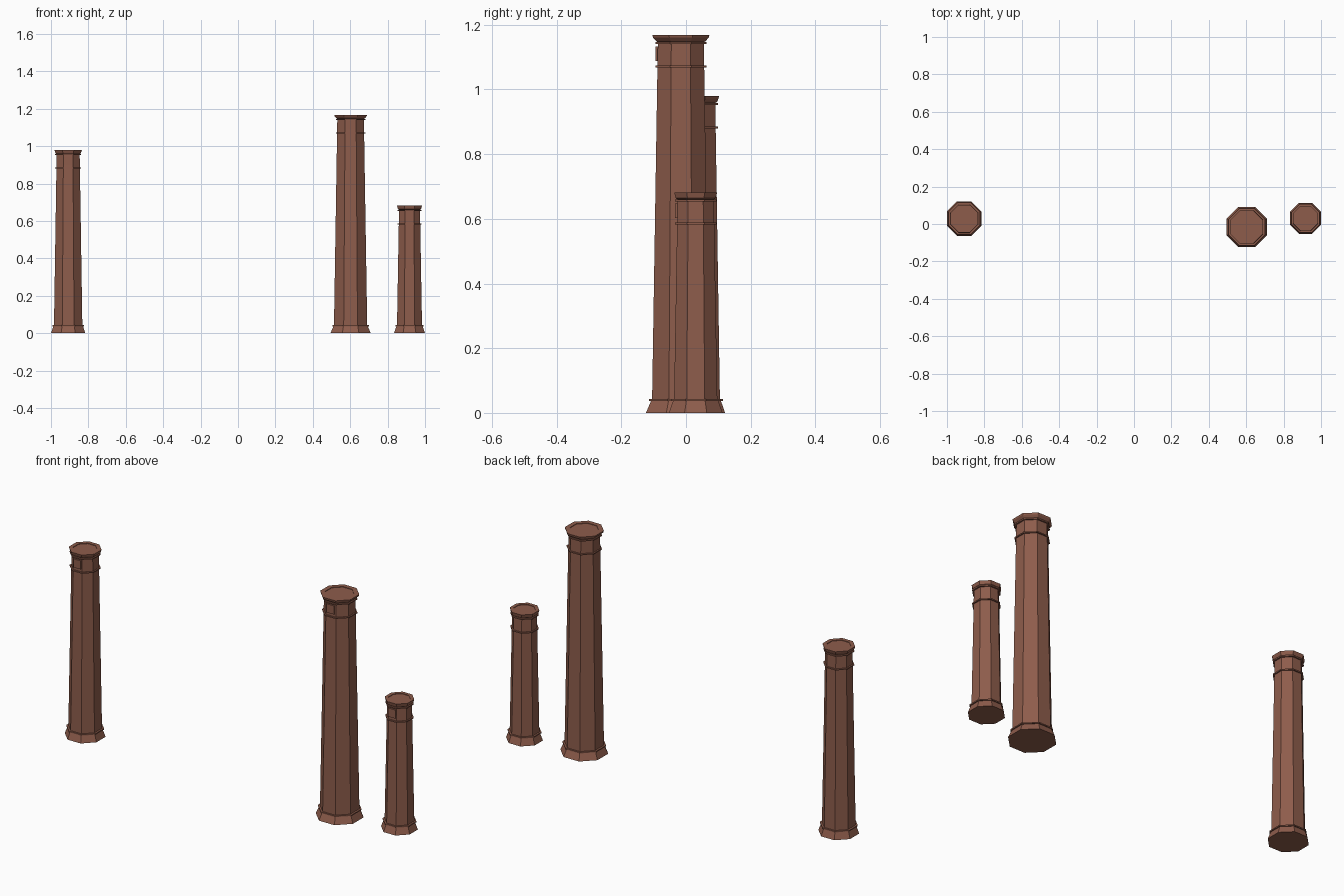
import bpy, bmesh
from math import cos, sin, pi

cube = bpy.data.objects.get("Cube")
if cube:
    bpy.data.objects.remove(cube, do_unlink=True)

clay = bpy.data.materials.new("brown_clay")
colour = (0.27, 0.108, 0.071, 1)
clay.diffuse_color = colour
clay.use_nodes = True
clay.node_tree.nodes["Principled BSDF"].inputs["Base Color"].default_value = colour

SIDES = 8


def finish(bm, name, centre):
    bmesh.ops.recalc_face_normals(bm, faces=bm.faces)
    mesh = bpy.data.meshes.new(name)
    bm.to_mesh(mesh)
    bm.free()
    mesh.materials.append(clay)
    obj = bpy.data.objects.new(name, mesh)
    obj.location = (*centre, 0)
    bpy.context.collection.objects.link(obj)


def octagon_lathe(name, centre, profile):
    """Stack octagonal rings (flat-to-centre distance, height), capped at both ends."""
    bm = bmesh.new()
    rings = []
    for apothem, z in profile:
        r = apothem / cos(pi / SIDES)
        angles = [(k + 0.5) * 2 * pi / SIDES for k in range(SIDES)]
        rings.append([bm.verts.new((r * cos(a), r * sin(a), z)) for a in angles])
    for low, high in zip(rings, rings[1:]):
        for k in range(SIDES):
            n = (k + 1) % SIDES
            bm.faces.new((low[k], low[n], high[n], high[k]))
    bm.faces.new(rings[0])
    bm.faces.new(rings[-1])
    finish(bm, name, centre)


def plate(name, centre, y, z, width, height, depth):
    bm = bmesh.new()
    bmesh.ops.create_cube(bm, size=1)
    for v in bm.verts:
        v.co = (v.co.x * width, v.co.y * depth + y, v.co.z * height + z)
    finish(bm, name, centre)


def chimney(name, centre, top, foot, low, high, cap):
    # Flared foot
    octagon_lathe(name + "_foot", centre, [(foot, 0), (low + 0.003, 0.037)])
    # Tapered shaft
    octagon_lathe(name + "_shaft", centre, [(low, 0.03), (high, top - 0.02)])
    # Thin bands round the shaft
    bands = {"foot_band": (low + 0.009, 0.037),
             "neck_band": (high + 0.008, top - 0.1),
             "cap_band": (high + 0.008, top - 0.028)}
    for part, (r, z) in bands.items():
        octagon_lathe(f"{name}_{part}", centre, [(r, z), (r, z + 0.006)])
    # Flared cap with a shallow recessed mouth
    mouth = cap * 0.74
    octagon_lathe(name + "_cap", centre,
                  [(high, top - 0.022), (high + 0.006, top - 0.018), (cap - 0.002, top - 0.008),
                   (cap, top), (mouth, top), (mouth, top - 0.003)])
    # Small panel on the front
    plate(name + "_front_panel", centre, -high - 0.003, top - 0.057, 0.042, 0.045, 0.009)


chimney("tall_chimney", (0.602, -0.016), 1.168, 0.108, 0.089, 0.071, 0.088)
chimney("medium_chimney", (-0.908, 0.029), 0.98, 0.092, 0.076, 0.0615, 0.0735)
chimney("short_chimney", (0.917, 0.03), 0.682, 0.083, 0.067, 0.056, 0.0665)
